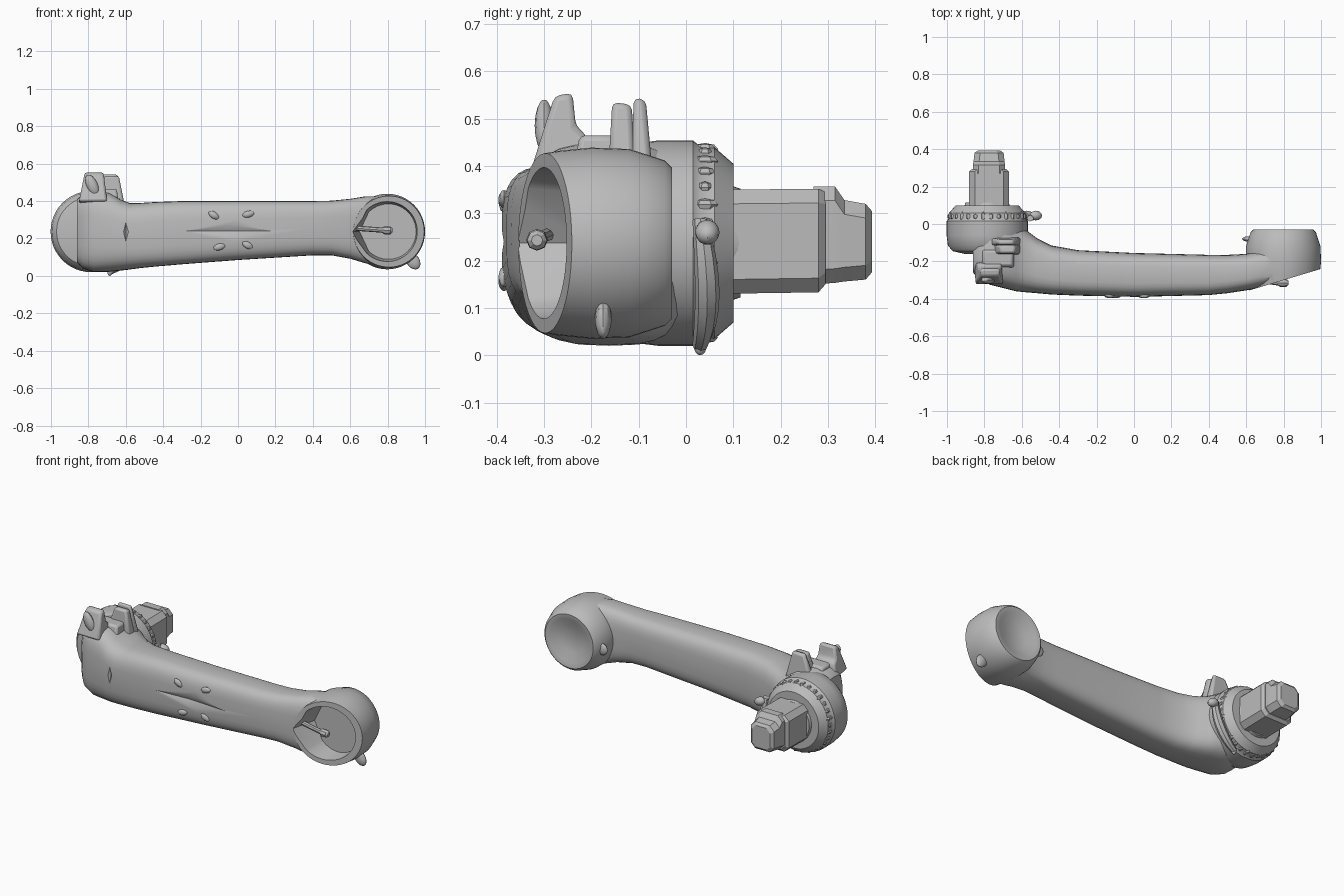
import bpy, bmesh, math
from mathutils import Matrix, Vector

if "Cube" in bpy.data.objects:
    bpy.data.objects.remove(bpy.data.objects["Cube"])

grey = bpy.data.materials.new("plain grey")
grey.use_nodes = True
GREY = (0.5, 0.5, 0.5, 1)
grey.diffuse_color = GREY
grey.node_tree.nodes["Principled BSDF"].inputs["Base Color"].default_value = GREY

HUB = Vector((-0.785, 0, 0.237))
EYE = Vector((0.798, 0, 0.237))


def finish(name, bm, bevel=0, angle=35):
    bmesh.ops.recalc_face_normals(bm, faces=bm.faces)
    mesh = bpy.data.meshes.new(name)
    bm.to_mesh(mesh)
    bm.free()
    ob = bpy.data.objects.new(name, mesh)
    bpy.context.collection.objects.link(ob)
    mesh.materials.append(grey)
    if bevel:
        mod = ob.modifiers.new("bevel", "BEVEL")
        mod.width, mod.segments = bevel, 2
    smooth(ob, angle)
    return ob


def smooth(ob, angle):
    bpy.ops.object.select_all(action="DESELECT")
    ob.select_set(True)
    bpy.context.view_layer.objects.active = ob
    bpy.ops.object.shade_smooth_by_angle(angle=math.radians(angle))


def loft(name, rings, bevel=0, angle=35):
    """Skin a list of equal-length point rings and cap both ends."""
    bm = bmesh.new()
    vs = [[bm.verts.new(p) for p in ring] for ring in rings]
    n = len(vs[0])
    for a, b in zip(vs, vs[1:]):
        for i in range(n):
            bm.faces.new((a[i], a[(i + 1) % n], b[(i + 1) % n], b[i]))
    bm.faces.new(vs[0])
    bm.faces.new(vs[-1])
    return finish(name, bm, bevel, angle)


def turned(name, centre, profile, n=48):
    """Round part about the y axis from (y, radius) pairs."""
    return loft(name, [[centre + Vector((r * math.cos(2 * math.pi * i / n), y,
                                         r * math.sin(2 * math.pi * i / n)))
                        for i in range(n)] for y, r in profile])


def blob(name, place, size, turn=0, u=12, v=8, axis="Y"):
    bm = bmesh.new()
    bmesh.ops.create_uvsphere(bm, u_segments=u, v_segments=v, radius=1)
    bm.transform(Matrix.Translation(place) @ Matrix.Rotation(math.radians(turn), 4, axis)
                 @ Matrix.Diagonal((*size, 1)))
    return finish(name, bm)


def boolean(target, tool, operation):
    mod = target.modifiers.new("join", "BOOLEAN")
    mod.operation, mod.object, mod.solver = operation, tool, "EXACT"
    bpy.ops.object.select_all(action="DESELECT")
    bpy.context.view_layer.objects.active = target
    bpy.ops.object.modifier_apply(modifier=mod.name)
    bpy.data.objects.remove(tool)


# Arm: rounded box sections (x, front, back, bottom, top)
def section(x, front, back, low, high, n=32, power=3.4):
    ring = []
    for i in range(n):
        t = 2 * math.pi * i / n
        c, s = math.cos(t), math.sin(t)
        ring.append((x, (front + back) / 2 + (back - front) / 2 * math.copysign(abs(c) ** (2 / power), c),
                     (low + high) / 2 + (high - low) / 2 * math.copysign(abs(s) ** (2 / power), s)))
    return ring


arm = loft("arm", [section(*s) for s in (
    (-0.86, -0.26, -0.10, 0.07, 0.41), (-0.83, -0.295, -0.04, 0.04, 0.44),
    (-0.77, -0.325, 0.0, 0.02, 0.455), (-0.69, -0.345, 0.01, 0.022, 0.445),
    (-0.63, -0.36, 0.0, 0.028, 0.41), (-0.58, -0.365, -0.03, 0.034, 0.39),
    (-0.52, -0.37, -0.075, 0.042, 0.39), (-0.44, -0.377, -0.115, 0.05, 0.395),
    (-0.3, -0.383, -0.14, 0.062, 0.4), (0, -0.39, -0.155, 0.085, 0.4),
    (0.4, -0.38, -0.165, 0.11, 0.4), (0.5, -0.37, -0.165, 0.11, 0.402),
    (0.6, -0.355, -0.16, 0.092, 0.412), (0.68, -0.34, -0.14, 0.068, 0.425),
    (0.75, -0.32, -0.12, 0.05, 0.426))])
eye = turned("end_eye", EYE, ((-0.06, 0.08), (-0.033, 0.13), (-0.03, 0.16), (-0.045, 0.175),
                              (-0.085, 0.188), (-0.12, 0.199), (-0.2, 0.202), (-0.27, 0.195), (-0.36, 0.18)))
boolean(arm, eye, "UNION")

# Slanted front of the eye
bm = bmesh.new()
bmesh.ops.create_cube(bm, size=1)
bm.transform(Matrix.Translation((0.8, -0.30, 0.24)) @ Matrix.Rotation(math.atan(0.3), 4, "Z")
             @ Matrix.Translation((0, -0.25, 0)) @ Matrix.Diagonal((1, 0.5, 1, 1)))
boolean(arm, finish("slant_cutter", bm), "DIFFERENCE")


# Teardrop pocket with sloped walls
def teardrop(y, r, tip, n=40):
    pts = [Vector((tip, y, EYE.z))]
    for i in range(n):
        t = math.radians(-135 + 270 * i / (n - 1))
        pts.append(EYE + Vector((0.006 + r * math.cos(t), y, r * math.sin(t))))
    return pts


boolean(arm, loft("pocket_cutter", [teardrop(-0.45, 0.178, 0.59), teardrop(-0.2, 0.148, 0.65)]), "DIFFERENCE")

# Long groove and short slot on the front face
for place, size in (((-0.07, -0.398, 0.24), (0.5, 0.026, 0.05)), ((-0.6, -0.368, 0.237), (0.018, 0.02, 0.07))):
    boolean(arm, blob("groove_cutter", place, size, u=4, v=2), "DIFFERENCE")
smooth(arm, 32)

# Drive hub with collar and toothed ring
turned("drive_hub", HUB, ((-0.16, 0.12), (-0.145, 0.185), (-0.115, 0.21), (-0.06, 0.217), (0.015, 0.217),
                          (0.03, 0.205), (0.06, 0.203), (0.1, 0.168), (0.1, 0.12), (0.115, 0.115)))
for i in range(30):
    t = 2 * math.pi * i / 30
    blob("ring_tooth", HUB + Vector((0.2 * math.cos(t), 0.04, 0.2 * math.sin(t))),
         (0.013, 0.016 + 0.006 * (i % 3), 0.013), u=6, v=4)


# Drive shaft: chamfered square prisms
def chamfered(y, hx, low, high, cut):
    pts = []
    for sx, z, sz, flip in ((1, low, 1, 0), (1, high, -1, 1), (-1, high, -1, 0), (-1, low, 1, 1)):
        pair = [(sx * (hx - cut), z), (sx * hx, z + sz * cut)]
        pts += [(HUB.x + 0.01 + x, y, zz) for x, zz in (pair[::-1] if flip else pair)]
    return pts


loft("drive_shaft", [chamfered(0.08, 0.106, 0.13, 0.35, 0.03), chamfered(0.28, 0.106, 0.133, 0.352, 0.03),
                     chamfered(0.295, 0.09, 0.15, 0.345, 0.025)], angle=20)
loft("shaft_tip", [chamfered(0.27, 0.086, 0.15, 0.357, 0.03), chamfered(0.315, 0.086, 0.153, 0.357, 0.03),
                   chamfered(0.335, 0.083, 0.156, 0.328, 0.03), chamfered(0.38, 0.078, 0.16, 0.32, 0.03),
                   chamfered(0.393, 0.06, 0.175, 0.305, 0.025)], angle=20)


# Clamp lugs on top: side outlines (y, z) given a width that narrows upward
def lug(name, outline, left, right, lean):
    loft(name, [[(x + (lean if x == left else -lean * 0.6) * (z - 0.4) / 0.15, y, z) for y, z in outline]
                for x in (left, right)], bevel=0.012, angle=50)


lug("front_lug", ((-0.325, 0.4), (-0.30, 0.48), (-0.278, 0.548), (-0.24, 0.555),
                  (-0.233, 0.485), (-0.21, 0.465), (-0.2, 0.38)), -0.85, -0.7, 0.03)
lug("middle_lug", ((-0.165, 0.38), (-0.156, 0.535), (-0.115, 0.53), (-0.105, 0.38)), -0.76, -0.61, 0.05)
lug("rear_lug", ((-0.118, 0.38), (-0.11, 0.545), (-0.085, 0.54), (-0.07, 0.38)), -0.78, -0.61, 0.06)
lug("lug_bridge", ((-0.24, 0.38), (-0.225, 0.465), (-0.14, 0.465), (-0.13, 0.38)), -0.82, -0.64, 0.03)
blob("lug_hollow_rim", (-0.78, -0.3, 0.485), (0.03, 0.02, 0.06), -25)

# Curved clip beside the hub ring
clip = []
for i in range(9):
    t = math.radians(-66 + 78 * i / 8)
    w = 0.012 + 0.014 * math.sin(math.pi * (i + 1) / 10)
    out = Vector((math.cos(t), 0, math.sin(t)))
    mid = HUB + out * 0.235 + Vector((0, 0.03 + 0.015 * math.sin(math.pi * i / 8), 0))
    clip.append([mid + out * w * math.cos(a) * 1.1 + Vector((0, w * math.sin(a), 0))
                 for a in [2 * math.pi * k / 8 for k in range(8)]])
loft("ring_clip", clip)
blob("clip_end", (-0.525, 0.045, 0.26), (0.035, 0.026, 0.025), 20)
blob("lower_nub", (-0.685, 0.03, 0.022), (0.014, 0.014, 0.022))

# Pin inside the pocket
pin = [[(x, y + r * math.cos(k * math.pi / 4), z + r * math.sin(k * math.pi / 4)) for k in range(8)]
       for x, y, z, r in ((0.62, -0.29, 0.256, 0.014), (0.7, -0.305, 0.25, 0.014), (0.77, -0.315, 0.245, 0.014),
                          (0.785, -0.315, 0.244, 0.023), (0.815, -0.315, 0.243, 0.021), (0.825, -0.315, 0.243, 0.012))]
loft("pocket_pin", pin, angle=30)

# Small tabs around the eye and studs on the front face
blob("eye_lower_tab", (0.935, -0.175, 0.08), (0.035, 0.018, 0.05), -35)
blob("eye_back_tab", (0.612, -0.08, 0.22), (0.034, 0.014, 0.035), 0)
for x, z, turn in ((-0.13, 0.325, 35), (0.055, 0.33, -15), (-0.1, 0.155, -15), (0.05, 0.165, 30)):
    blob("front_stud", (x, -0.385, z), (0.032, 0.012, 0.018), turn, u=8, v=6)
